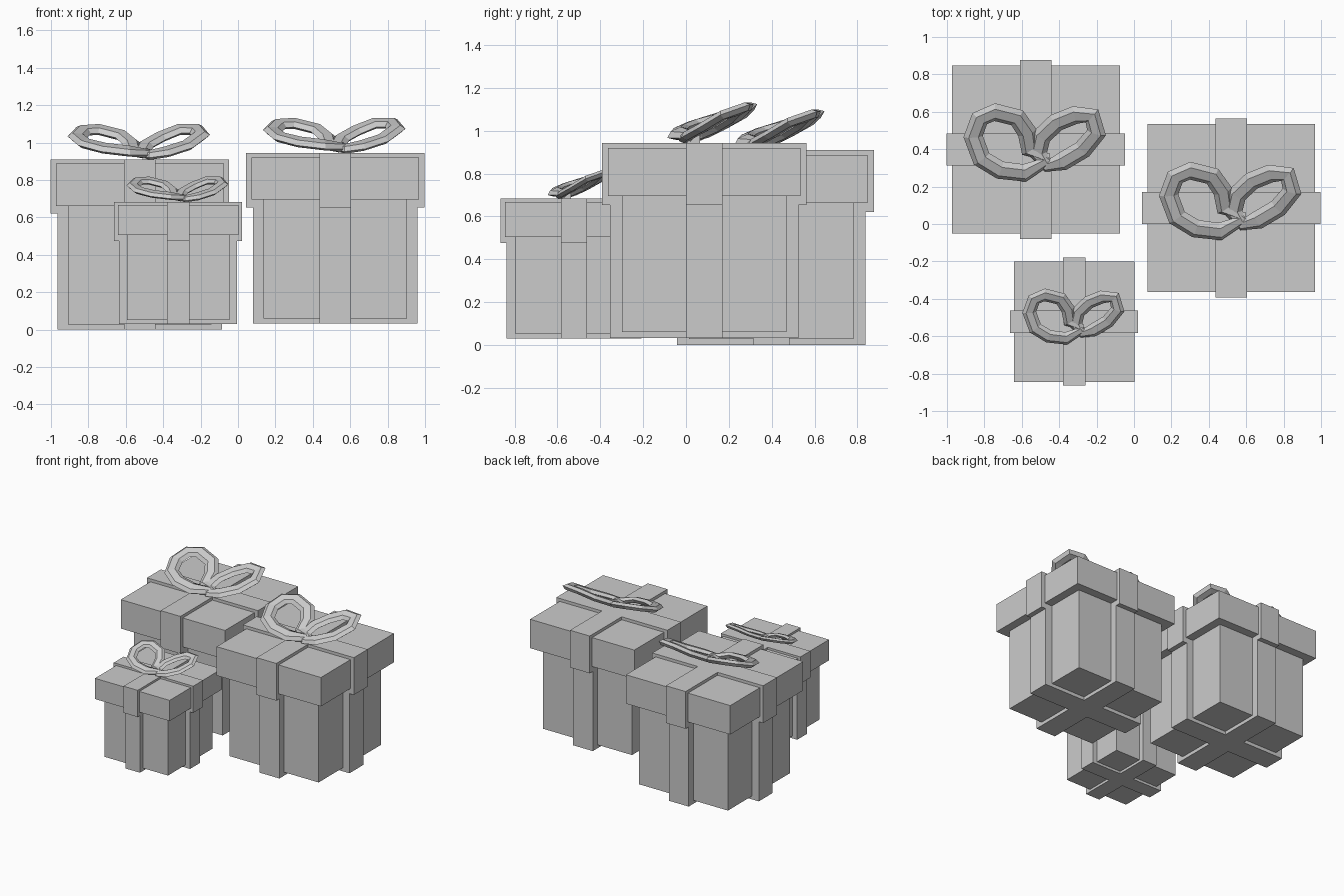
import bpy, bmesh
from math import cos, sin, pi
from mathutils import Vector

if "Cube" in bpy.data.objects:
    bpy.data.objects.remove(bpy.data.objects["Cube"])


def make_object(name, bm, place):
    x, y, z, s = place
    bmesh.ops.recalc_face_normals(bm, faces=bm.faces)
    mesh = bpy.data.meshes.new(name)
    bm.to_mesh(mesh)
    bm.free()
    ob = bpy.data.objects.new(name, mesh)
    ob.location = (x, y, z)
    ob.scale = (s, s, s)
    bpy.context.collection.objects.link(ob)
    return ob


def box(name, hx, hy, z0, z1, place):
    bm = bmesh.new()
    bmesh.ops.create_cube(bm, size=1)
    for v in bm.verts:
        v.co = (v.co.x * 2 * hx, v.co.y * 2 * hy, z0 + (v.co.z + 0.5) * (z1 - z0))
    return make_object(name, bm, place)


def bow_loop(name, path, normal, place, half_w=0.052, half_t=0.024, sides=6):
    """Sweep a flattened six-sided section round a closed path."""
    bm = bmesh.new()
    pts = [Vector(p) for p in path]
    n = len(pts)
    up = Vector(normal).normalized()
    rings = []
    for i, p in enumerate(pts):
        tangent = (pts[(i + 1) % n] - pts[i - 1]).normalized()
        across = up.cross(tangent).normalized()
        lift = tangent.cross(across)
        w = half_w * (0.75 if i == 0 else 1)
        rings.append([bm.verts.new(p + across * w * cos(2 * pi * k / sides)
                                   + lift * half_t * sin(2 * pi * k / sides))
                      for k in range(sides)])
    for i in range(n):
        a, b = rings[i], rings[(i + 1) % n]
        for k in range(sides):
            j = (k + 1) % sides
            bm.faces.new((a[k], a[j], b[j], b[k]))
    return make_object(name, bm, place)


# Bow centrelines, starting at the knot
LEFT = [(0.06, -0.06, 0.94), (-0.06, -0.125, 0.955), (-0.19, -0.11, 0.97),
        (-0.29, -0.05, 0.995), (-0.335, 0.07, 1.03), (-0.3, 0.165, 1.065),
        (-0.22, 0.2, 1.07), (-0.10, 0.17, 1.04), (-0.045, 0.09, 0.995),
        (-0.03, 0.0, 0.95)]
RIGHT = [(0.06, -0.085, 0.935), (0.01, -0.02, 0.945), (0.03, 0.07, 0.985),
         (0.11, 0.145, 1.03), (0.21, 0.185, 1.07), (0.30, 0.18, 1.07),
         (0.325, 0.09, 1.04), (0.25, 0.0, 0.985), (0.14, -0.065, 0.95)]


def gift(prefix, place):
    # Box and overhanging lid
    box(prefix + "_box", 0.383, 0.383, 0.027, 0.67, place)
    box(prefix + "_lid", 0.449, 0.449, 0.662, 0.887, place)
    # Crossing ribbons round the box and round the lid
    r = 0.085
    for label, h, z0, z1 in (("box", 0.44, 0.0, 0.66), ("lid", 0.478, 0.62, 0.91)):
        box(f"{prefix}_{label}_ribbon_side", h, r, z0, z1, place)
        box(f"{prefix}_{label}_ribbon_front", r, h, z0, z1, place)
    # Bow
    bow_loop(prefix + "_bow_left", LEFT, (0.1, -0.4, 0.9), place)
    bow_loop(prefix + "_bow_right", RIGHT, (-0.12, -0.4, 0.9), place)
    box(prefix + "_bow_knot", 0.03, 0.03, 0.90, 0.955,
        (place[0] + 0.045 * place[3], place[1] - 0.05 * place[3], place[2], place[3]))


gift("back_gift", (-0.525, 0.398, 0.0, 1.0))
gift("right_gift", (0.52, 0.085, 0.033, 1.0))
gift("small_gift", (-0.32, -0.522, 0.031, 0.716))
